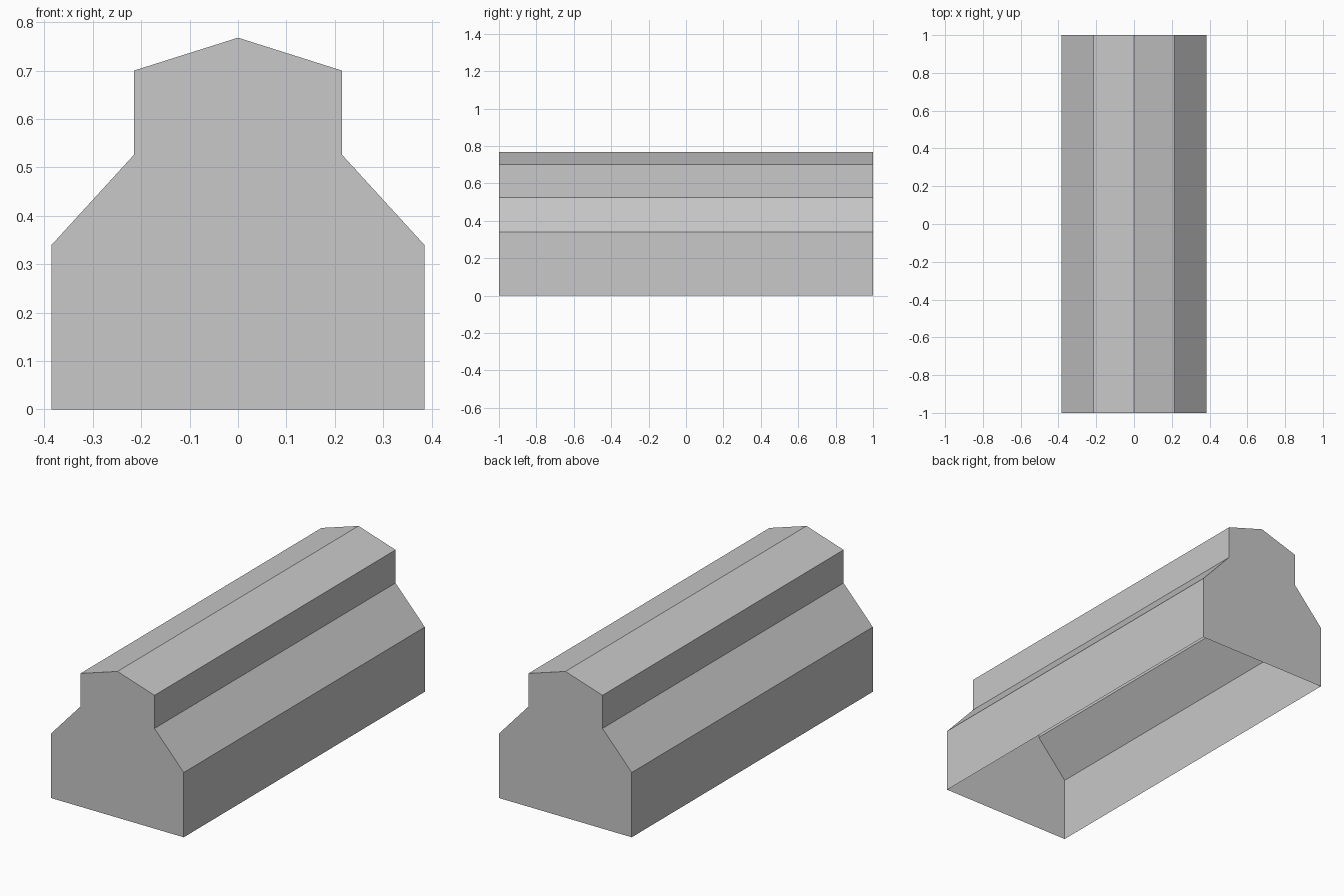
import bpy
import bmesh

cube = bpy.data.objects.get("Cube")
if cube:
    bpy.data.objects.remove(cube, do_unlink=True)

# One plain grey for the whole body
grey = bpy.data.materials.new("plain grey")
grey.use_nodes = True
colour = (0.58, 0.58, 0.58, 1.0)
grey.diffuse_color = colour
grey.node_tree.nodes["Principled BSDF"].inputs["Base Color"].default_value = colour

# Half outline of the end wall, from the ground up to the eaves
half = [(0.385, 0.0), (0.385, 0.34), (0.215, 0.526), (0.215, 0.70)]
ridge = [(0.0, 0.768)]
outline = half + ridge + [(-x, z) for x, z in reversed(half)]
half_length = 1.0

bm = bmesh.new()
front = [bm.verts.new((x, -half_length, z)) for x, z in outline]
back = [bm.verts.new((x, half_length, z)) for x, z in outline]

# End walls
bm.faces.new(front)
bm.faces.new(back[::-1])

# Side walls, shoulders and roof slopes; the underside stays open
for i in range(len(outline) - 1):
    bm.faces.new((front[i + 1], front[i], back[i], back[i + 1]))

bm.normal_update()
mesh = bpy.data.meshes.new("stepped_hall_shell")
bm.to_mesh(mesh)
bm.free()
mesh.materials.append(grey)

shell = bpy.data.objects.new("stepped_hall_shell", mesh)
bpy.context.scene.collection.objects.link(shell)
